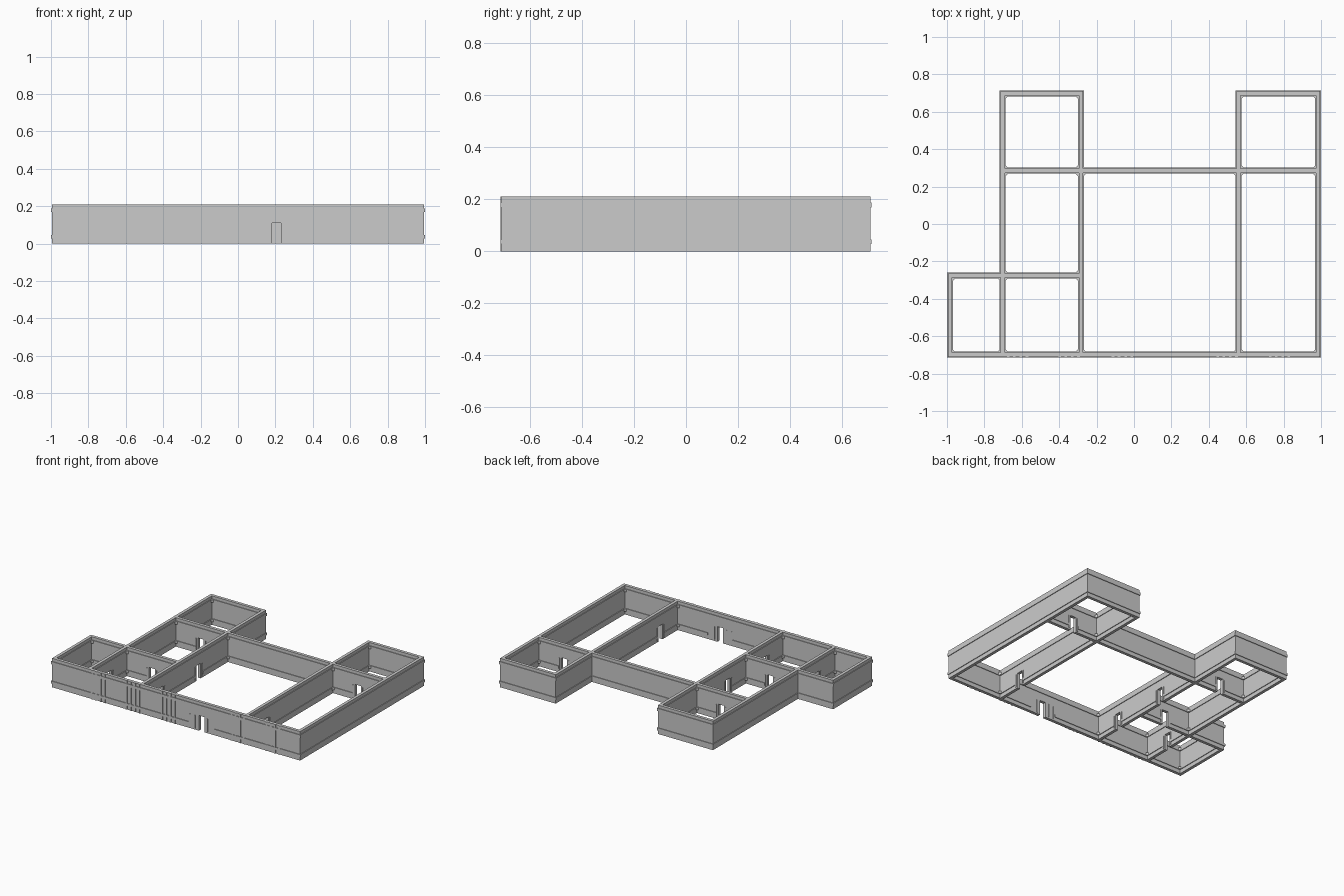
import bpy, bmesh

if "Cube" in bpy.data.objects:
    bpy.data.objects.remove(bpy.data.objects["Cube"])

H = 0.21                      # wall height
BODY, RAIL = 0.011, 0.016     # half thickness of wall and of rails
LOW, HIGH = (0.028, 0.046), (0.168, 0.188)
DOOR_W, DOOR_H = 0.023, 0.11
XL, XA, XB, XC, XR = -0.984, -0.702, -0.284, 0.559, 0.984
YF, YA, YB, YK = -0.699, -0.275, 0.285, 0.699


def make_object(name, bm):
    bmesh.ops.recalc_face_normals(bm, faces=bm.faces)
    mesh = bpy.data.meshes.new(name)
    bm.to_mesh(mesh)
    bm.free()
    obj = bpy.data.objects.new(name, mesh)
    bpy.context.collection.objects.link(obj)
    return obj


def extrude(bm, points, vec):
    face = bm.faces.new([bm.verts.new(p) for p in points])
    ext = bmesh.ops.extrude_face_region(bm, geom=[face], use_keep_orig=True)
    verts = [g for g in ext["geom"] if isinstance(g, bmesh.types.BMVert)]
    bmesh.ops.translate(bm, verts=verts, vec=vec)


def slab(bm, axis, pos, outline, t0, t1):
    """Extrude an elevation outline (along, z) through a wall lying on x or y."""
    if axis == "x":
        extrude(bm, [(s, pos + t0, z) for s, z in outline], (0, t1 - t0, 0))
    else:
        extrude(bm, [(pos + t0, s, z) for s, z in outline], (t1 - t0, 0, 0))


def rect(a, b, z0, z1):
    return [(a, z0), (b, z0), (b, z1), (a, z1)]


# axis, fixed position, start, end, door centres
WALLS = {
    "front_wall": ("x", YF, XL, XR, [0.206]),
    "left_room_back_wall": ("x", YA, XL, XB, [-0.49]),
    "middle_wall": ("x", YB, XA, XR, [-0.49, 0.77]),
    "back_left_wall": ("x", YK, XA, XB, []),
    "back_right_wall": ("x", YK, XC, XR, []),
    "left_wall": ("y", XL, YF, YA, []),
    "left_inner_wall": ("y", XA, YF, YK, [-0.485]),
    "hall_left_wall": ("y", XB, YF, YK, [-0.49, -0.06]),
    "hall_right_wall": ("y", XC, YF, YK, [-0.49]),
    "right_wall": ("y", XR, YF, YK, []),
}

for name, (axis, pos, a, b, doors) in WALLS.items():
    front = name == "front_wall"
    # Wall body with door notches
    outline = [(a - BODY, 0)]
    for d in doors:
        outline += [(d - DOOR_W, 0), (d - DOOR_W, DOOR_H),
                    (d + DOOR_W, DOOR_H), (d + DOOR_W, 0)]
    outline += [(b + BODY, 0), (b + BODY, H), (a - BODY, H)]
    bm = bmesh.new()
    slab(bm, axis, pos, outline, -BODY, BODY)
    make_object(name, bm)

    # Upper rail, and lower rail interrupted at the doors
    bm = bmesh.new()
    slab(bm, axis, pos, rect(a - RAIL, b + RAIL, *HIGH), -RAIL, RAIL)
    gap = 0.1 if front else 0.04
    cuts = [a - RAIL]
    for d in doors:
        cuts += [d - gap, d + gap]
    cuts.append(b + RAIL)
    for s0, s1 in zip(cuts[::2], cuts[1::2]):
        slab(bm, axis, pos, rect(s0, s1, *LOW), -RAIL, RAIL)
    make_object(name + "_rails", bm)

    # Jamb strips beside the doors
    if doors:
        bm = bmesh.new()
        offsets = (-0.092, -0.052, 0.048) if front else (-0.037, 0.037)
        for d in doors:
            for o in offsets:
                slab(bm, axis, pos, rect(d + o - 0.003, d + o + 0.003, 0.01, 0.105),
                     -RAIL + 0.001, RAIL - 0.001)
        make_object(name + "_door_jambs", bm)

# Groups of thin pilasters on the facade
bm = bmesh.new()
for c in (-0.62, -0.345, -0.06, 0.5, 0.78):
    for o in (-0.052, -0.02, 0.015, 0.048):
        slab(bm, "x", YF, rect(c + o - 0.007, c + o + 0.007, 0.0, H),
             -RAIL + 0.001, -BODY + 0.001)
make_object("facade_pilasters", bm)

# Small chamfer pieces where rails meet in the room corners
ROOMS = [(XL, XA, YF, YA), (XA, XB, YF, YA), (XA, XB, YA, YB), (XA, XB, YB, YK),
         (XB, XC, YF, YB), (XC, XR, YF, YB), (XC, XR, YB, YK)]
bm = bmesh.new()
for x0, x1, y0, y1 in ROOMS:
    for x, sx in ((x0, 1), (x1, -1)):
        for y, sy in ((y0, 1), (y1, -1)):
            cx, cy, k = x + sx * BODY, y + sy * BODY, 0.022
            for z0, z1 in (LOW, HIGH):
                extrude(bm, [(cx, cy, z0), (cx + sx * k, cy, z0), (cx, cy + sy * k, z0)],
                        (0, 0, z1 - z0))
make_object("rail_corner_pieces", bm)
